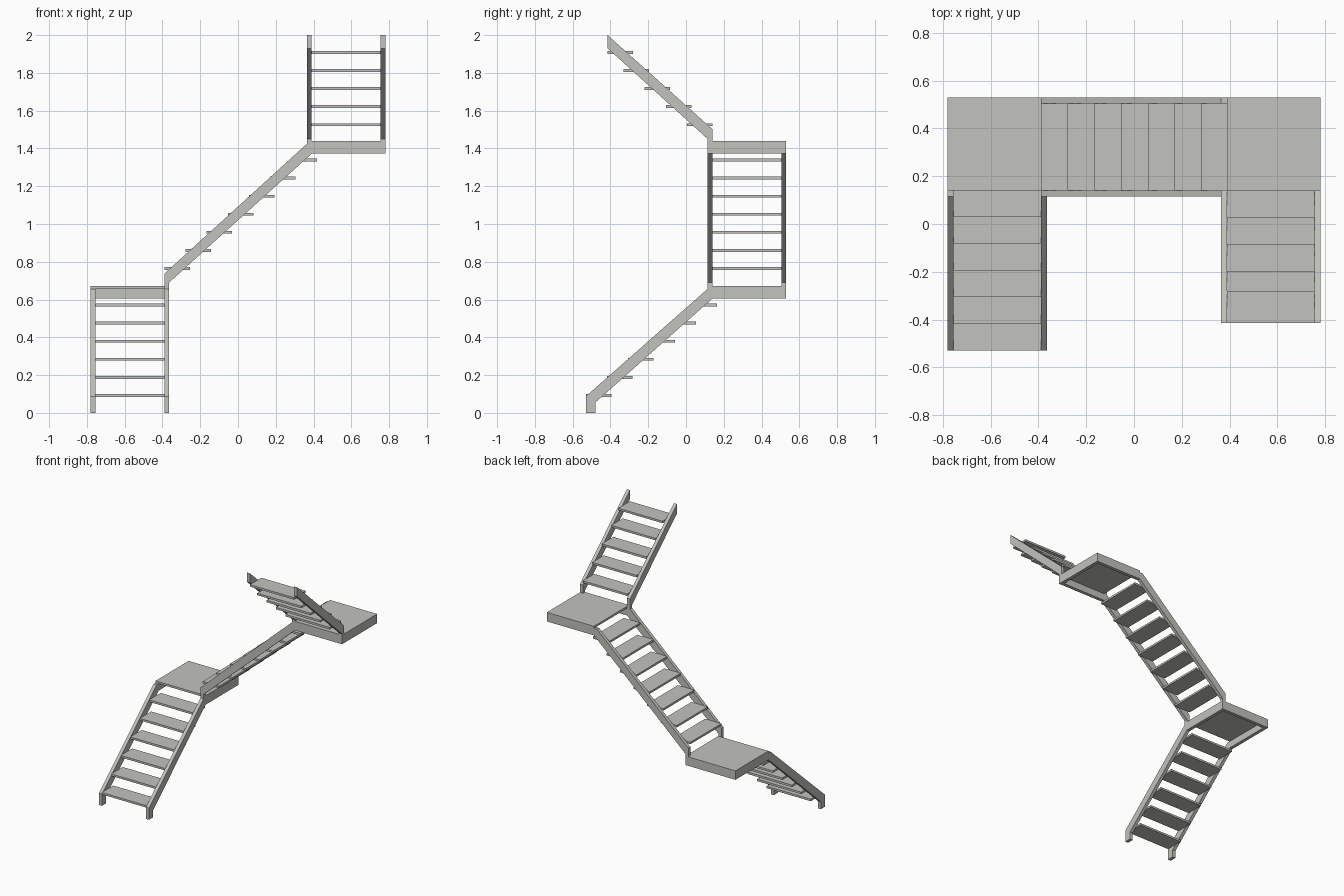
import bpy
import bmesh
from mathutils import Vector

cube = bpy.data.objects.get("Cube")
if cube:
    bpy.data.objects.remove(cube)

mat = bpy.data.materials.new("warm_grey")
mat.use_nodes = True
GREY = (0.54, 0.54, 0.51, 1)
mat.diffuse_color = GREY
mat.node_tree.nodes["Principled BSDF"].inputs["Base Color"].default_value = GREY

WIDTH = 0.025    # stringer thickness
BOARD = 0.015    # tread and landing thickness
DEPTH = 0.135    # tread depth


def finish(name, bm):
    bmesh.ops.recalc_face_normals(bm, faces=bm.faces)
    mesh = bpy.data.meshes.new(name)
    bm.to_mesh(mesh)
    bm.free()
    mesh.materials.append(mat)
    obj = bpy.data.objects.new(name, mesh)
    bpy.context.collection.objects.link(obj)


def box(name, x, y, z):
    bm = bmesh.new()
    bmesh.ops.create_cube(bm, size=1)
    for v in bm.verts:
        v.co = [r[0] if c < 0 else r[1] for c, r in zip(v.co, (x, y, z))]
    finish(name, bm)


def stringer(name, profile, axis, start):
    """Extrude a side profile along x or y by the stringer thickness."""
    bm = bmesh.new()
    place = (lambda p: (start, p[0], p[1])) if axis == "x" else (lambda p: (p[0], start, p[1]))
    face = bm.faces.new([bm.verts.new(place(p)) for p in profile])
    ext = bmesh.ops.extrude_face_region(bm, geom=[face])
    shift = Vector((WIDTH, 0, 0)) if axis == "x" else Vector((0, WIDTH, 0))
    bmesh.ops.translate(bm, vec=shift, verts=[g for g in ext["geom"] if isinstance(g, bmesh.types.BMVert)])
    finish(name, bm)


def flight(name, profile, axis, low, high, first, step, count, z, limit=-9):
    """Two stringers with open treads between them."""
    stringer(name + "_stringer_a", profile, axis, low)
    stringer(name + "_stringer_b", profile, axis, high - WIDTH)
    across = (low + WIDTH, high - WIDTH)
    for i in range(count):
        a = max(first + i * step, limit)
        run = (a, a + DEPTH)
        height = z + i * 0.0957
        x, y = (across, run) if axis == "x" else (run, across)
        box(f"{name}_tread_{i + 1}", x, y, (height, height + BOARD))


# Lower flight, its stringers run on under the first landing
lower = [(-0.53, 0), (-0.53, 0.088), (0.115, 0.657), (0.53, 0.657),
         (0.53, 0.605), (0.14, 0.605), (-0.48, 0.055), (-0.48, 0)]
flight("lower_flight", lower, "x", -0.78, -0.365, -0.53, 0.112, 6, 0.085)

# Middle flight, its stringers run on under the second landing
middle = [(-0.39, 0.605), (-0.39, 0.737), (0.365, 1.425), (0.78, 1.425),
          (0.78, 1.372), (0.39, 1.372), (-0.365, 0.69), (-0.365, 0.605)]
flight("middle_flight", middle, "y", 0.115, 0.53, -0.39, 0.112, 7, 0.757)

# Upper flight, climbing back toward the front
upper = [(0.14, 1.372), (0.14, 1.502), (-0.415, 2), (-0.415, 1.93),
         (0.115, 1.45), (0.115, 1.372)]
flight("upper_flight", upper, "x", 0.365, 0.78, 0.005, -0.112, 5, 1.518, -0.415)

# Landings with their closing edge beams
box("first_landing", (-0.78, -0.365), (0.14, 0.53), (0.657, 0.672))
box("first_landing_beam", (-0.78, -0.365), (0.505, 0.53), (0.605, 0.657))
box("second_landing", (0.39, 0.78), (0.115, 0.53), (1.425, 1.44))
box("second_landing_beam", (0.755, 0.78), (0.115, 0.53), (1.372, 1.425))
